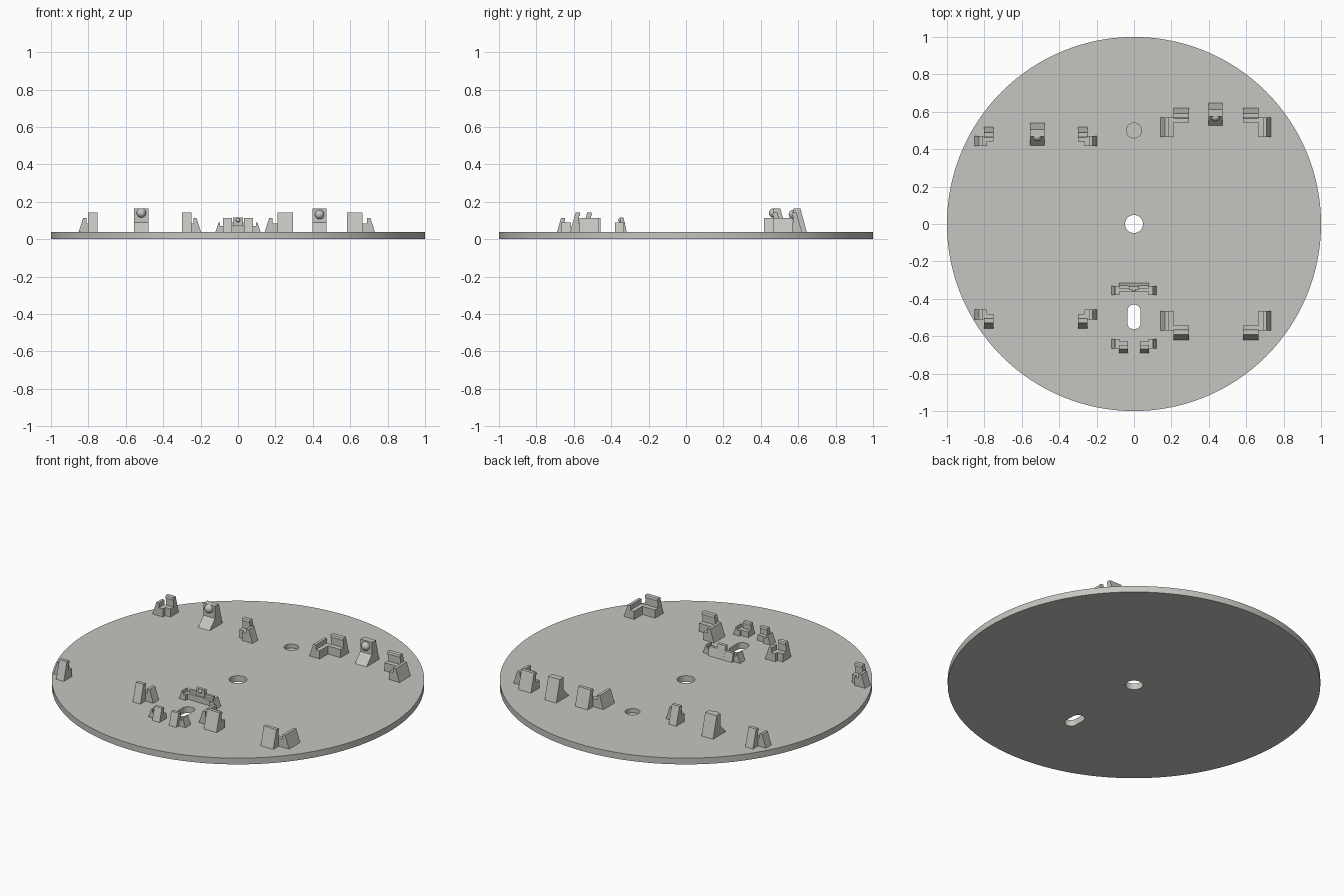
import bpy, bmesh, math
from mathutils import Vector

if "Cube" in bpy.data.objects:
    bpy.data.objects.remove(bpy.data.objects["Cube"])

TOP = 0.037   # plate thickness
BASE = 0.03   # feet sink slightly into the plate

grey = bpy.data.materials.new("warm grey plastic")
grey.diffuse_color = (0.56, 0.56, 0.53, 1)
grey.use_nodes = True
grey.node_tree.nodes["Principled BSDF"].inputs["Base Color"].default_value = grey.diffuse_color


def finish(name, bm):
    bmesh.ops.recalc_face_normals(bm, faces=bm.faces[:])
    me = bpy.data.meshes.new(name)
    bm.to_mesh(me)
    bm.free()
    me.materials.append(grey)
    ob = bpy.data.objects.new(name, me)
    bpy.context.collection.objects.link(ob)
    return ob


def smooth(ob):
    bpy.ops.object.select_all(action='DESELECT')
    bpy.context.view_layer.objects.active = ob
    ob.select_set(True)
    bpy.ops.object.shade_smooth_by_angle(angle=math.radians(35))


def prism(bm, profile, a, b, place):
    """Sweep a (depth, height) profile from a to b; place maps to xyz."""
    rings = [[bm.verts.new(place(u, t, z)) for u, z in profile] for t in (a, b)]
    n = len(profile)
    for r in rings:
        bm.faces.new(r)
    for i in range(n):
        j = (i + 1) % n
        bm.faces.new((rings[0][i], rings[0][j], rings[1][j], rings[1][i]))


def stop_profile(depth, top, ledge, slope):
    """Low end stop with a sloped back and a ledge."""
    wall = depth * 0.63
    return [(0, BASE), (slope, top), (wall, top), (wall, ledge),
            (depth, ledge), (depth, BASE)]


def hook_profile(depth, top, ledge, slope):
    """Snap hook: sloped back, rounded lip over a ledge."""
    wall = depth * 0.64
    r = 0.12 * depth
    pts = [(0, BASE), (slope, top)]
    for k in range(7):
        a = math.pi / 2 - k * math.pi / 6
        pts.append((wall + r * 0.6 * math.cos(a), top - r + r * math.sin(a)))
    return pts + [(wall, ledge), (depth, ledge), (depth, BASE)]


def bracket(name, ox, oy, sx, sy, xarm, yarm, hook, stop):
    """Corner bracket; (ox, oy) outer corner, sx/sy point inward.
    xarm, yarm are the extents of each arm along its own length."""
    bm = bmesh.new()
    prism(bm, stop, *xarm, lambda u, t, z: (ox + sx * u, oy + sy * t, z))
    prism(bm, hook, *yarm, lambda u, t, z: (ox + sx * t, oy + sy * u, z))
    finish(name, bm)


def cutter(name, r, y, z0, half=0.0):
    """Round or slot shaped cutter."""
    bm = bmesh.new()
    n = 48
    outline = []
    for i in range(n):
        a = math.tau * (i + 0.5) / n
        outline.append((r * math.cos(a),
                        y + math.copysign(half, math.sin(a)) + r * math.sin(a)))
    prism(bm, outline, z0, 0.1, lambda u, t, v: (u, v, t))
    ob = finish(name, bm)
    ob.hide_render = True
    ob.hide_set(True)
    return ob


# Round base plate with centre hole, slot and blind recess
bm = bmesh.new()
bmesh.ops.create_cone(bm, cap_ends=True, segments=128, radius1=1, radius2=1, depth=TOP)
bmesh.ops.translate(bm, verts=bm.verts[:], vec=(0, 0, TOP / 2))
plate = finish("base_plate", bm)
smooth(plate)
for tool in (cutter("centre_hole_cutter", 0.048, 0, -0.1),
             cutter("slot_cutter", 0.036, -0.497, -0.1, 0.03),
             cutter("recess_cutter", 0.04, 0.5, 0.013)):
    m = plate.modifiers.new(tool.name, 'BOOLEAN')
    m.operation = 'DIFFERENCE'
    m.solver = 'EXACT'
    m.object = tool

# Corner brackets of the large and small mounts
hook = hook_profile(0.08, 0.143, 0.085, 0.032)
stop = stop_profile(0.07, 0.113, 0.085, 0.027)
for side, sx in (("left", 1), ("right", -1)):
    for end, sy in (("back", -1), ("front", 1)):
        bracket(f"large_bracket_{end}_{side}", 0.4375 - sx * 0.2975, -sy * 0.622,
                sx, sy, (0.053, 0.157), (0.07, 0.153), hook, stop)
        bracket(f"small_bracket_{end}_{side}", -0.525 - sx * 0.33,
                0.52 if sy < 0 else -0.56,
                sx, sy, (0.05, 0.102), (0.054, 0.104), hook, stop)

# Small brackets around the slot, front pair
hook_s = hook_profile(0.065, 0.113, 0.07, 0.024)
stop_s = stop_profile(0.046, 0.088, 0.07, 0.02)
for side, sx in (("left", 1), ("right", -1)):
    bracket(f"slot_bracket_front_{side}", -sx * 0.124, -0.692,
            sx, 1, (0.027, 0.077), (0.045, 0.093), hook_s, stop_s)

# Rear bracket of the slot: end stops, bar and centre tab
bm = bmesh.new()
for sx in (1, -1):
    prism(bm, stop_s, -0.38, -0.332, lambda u, t, z: (sx * (u - 0.124), t, z))
prism(bm, stop_profile(0.046, 0.088, 0.07, 0.014), -0.079, 0.079,
      lambda u, t, z: (t, -0.315 - u, z))
finish("slot_bracket_back", bm)


def latch(name, cx, half, profile, ball_y, ball_z, r):
    """Upright tab with a round detent bead on its front."""
    bm = bmesh.new()
    prism(bm, profile, cx - half, cx + half, lambda u, t, z: (t, u, z))
    finish(name + "_tab", bm)
    bm = bmesh.new()
    bmesh.ops.create_uvsphere(bm, u_segments=24, v_segments=14, radius=r)
    bmesh.ops.translate(bm, verts=bm.verts[:], vec=Vector((cx, ball_y, ball_z)))
    smooth(finish(name + "_bead", bm))


def latch_profile(y):
    return [(y, BASE), (y - 0.036, 0.163), (y - 0.072, 0.163),
            (y - 0.072, 0.09), (y - 0.122, TOP), (y - 0.122, BASE)]


# Beaded latches
latch("small_latch", -0.517, 0.038, latch_profile(0.541), 0.468, 0.14, 0.025)
latch("large_latch", 0.436, 0.038, latch_profile(0.648), 0.574, 0.132, 0.025)
latch("slot_latch", 0, 0.026,
      [(-0.315, BASE), (-0.334, 0.115), (-0.352, 0.115), (-0.352, 0.072),
       (-0.361, 0.072), (-0.361, BASE)], -0.352, 0.101, 0.011)
